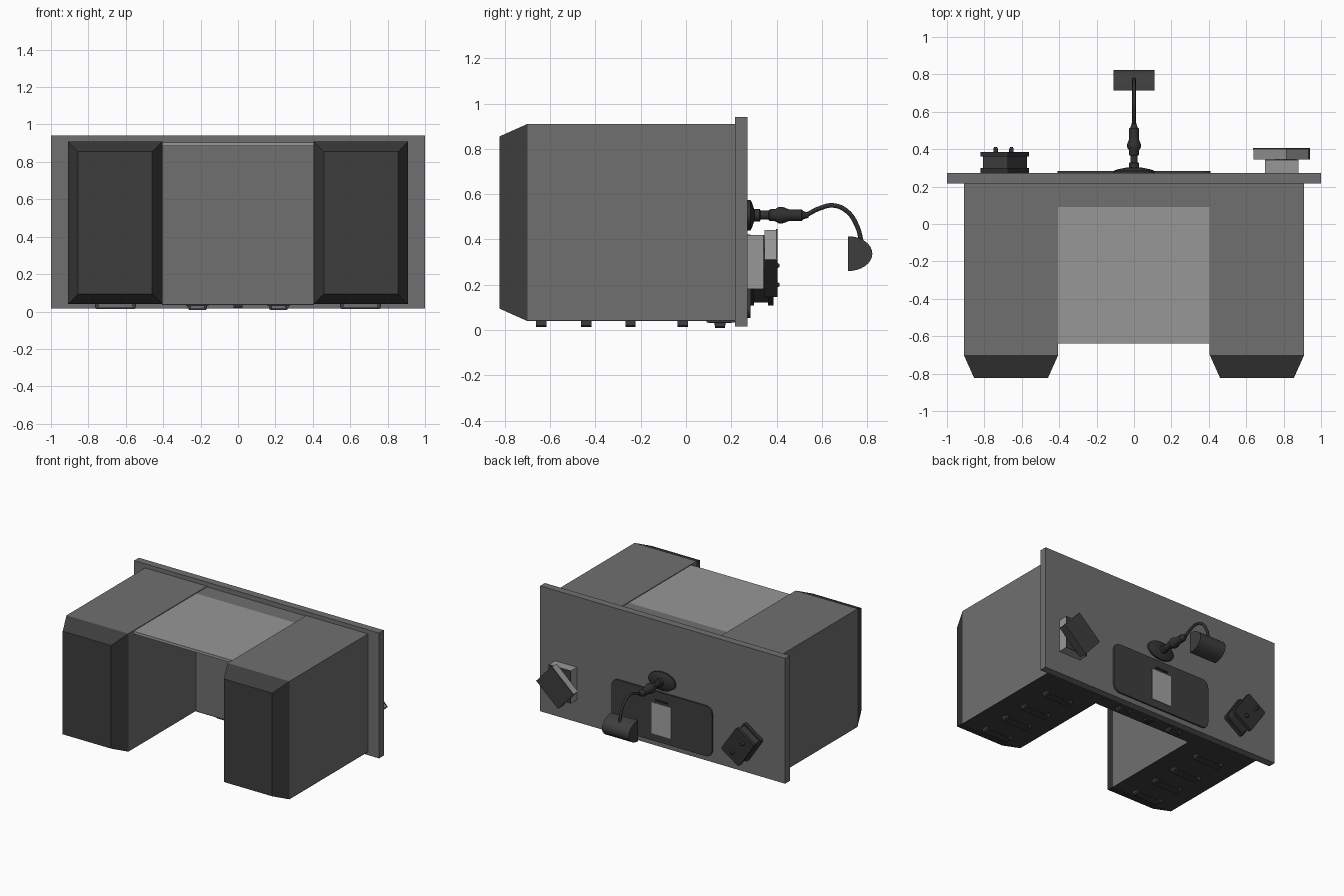
import bpy, bmesh, math
from mathutils import Matrix, Vector

if "Cube" in bpy.data.objects:
    bpy.data.objects.remove(bpy.data.objects["Cube"])


def mat(name, v):
    m = bpy.data.materials.new(name)
    m.diffuse_color = (v, v, v, 1)
    m.use_nodes = True
    m.node_tree.nodes["Principled BSDF"].inputs["Base Color"].default_value = m.diffuse_color
    return m


BODY = mat("mid grey", 0.16)
LIGHT = mat("light grey", 0.31)
DARK = mat("dark grey", 0.048)
BLACK = mat("near black", 0.03)
PALE = mat("pale grey", 0.36)


def finish(name, bm, m, smooth=False):
    bmesh.ops.recalc_face_normals(bm, faces=bm.faces)
    me = bpy.data.meshes.new(name)
    bm.to_mesh(me)
    bm.free()
    me.materials.append(m)
    ob = bpy.data.objects.new(name, me)
    bpy.context.collection.objects.link(ob)
    if smooth:
        bpy.ops.object.select_all(action='DESELECT')
        ob.select_set(True)
        bpy.context.view_layer.objects.active = ob
        bpy.ops.object.shade_smooth_by_angle(angle=math.radians(35))
    return ob


def box(name, x0, x1, y0, y1, z0, z1, m, turn=0):
    """Box from its limits; turn spins it about the vertical desk axis (y)."""
    bm = bmesh.new()
    bmesh.ops.create_cube(bm, size=1)
    c = Vector(((x0 + x1) / 2, (y0 + y1) / 2, (z0 + z1) / 2))
    bmesh.ops.transform(bm, verts=bm.verts, matrix=Matrix.Translation(c)
                        @ Matrix.Rotation(math.radians(turn), 4, 'Y')
                        @ Matrix.Diagonal((x1 - x0, y1 - y0, z1 - z0, 1)))
    return finish(name, bm, m)


def prism(name, pts, y0, y1, m):
    """Extrude an xz outline along y."""
    bm = bmesh.new()
    f = bm.faces.new([bm.verts.new((x, y0, z)) for x, z in pts])
    r = bmesh.ops.extrude_face_region(bm, geom=[f])
    for v in r["geom"]:
        if isinstance(v, bmesh.types.BMVert):
            v.co.y = y1
    return finish(name, bm, m)


def lathe(name, prof, x, z, m, sx=1, sz=1, n=20):
    """Rings of (y, radius) around an axis along y."""
    bm = bmesh.new()
    rings = [[bm.verts.new((x + sx * r * math.cos(2 * math.pi * i / n), y,
                            z + sz * r * math.sin(2 * math.pi * i / n)))
              for i in range(n)] for y, r in prof]
    for a, b in zip(rings, rings[1:]):
        for i in range(n):
            j = (i + 1) % n
            bm.faces.new((a[i], a[j], b[j], b[i]))
    bm.faces.new(rings[0])
    bm.faces.new(rings[-1])
    return finish(name, bm, m, True)


def rounded(cx, cz, w, h, r, turn=0, n=5):
    """Rounded rectangle outline in xz."""
    pts = []
    a = math.radians(turn)
    for k, (sx, sz) in enumerate(((1, 1), (-1, 1), (-1, -1), (1, -1))):
        for i in range(n + 1):
            t = math.pi / 2 * (k + i / n)
            px = sx * (w / 2 - r) + r * math.cos(t)
            pz = sz * (h / 2 - r) + r * math.sin(t)
            pts.append((cx + px * math.cos(a) - pz * math.sin(a),
                        cz + px * math.sin(a) + pz * math.cos(a)))
    return pts


def handle(name, x, y, half, z_base, z_out, wide):
    """Strap pull: arched bar swept in xz, extruded along y."""
    t = 0.009
    d = z_base - z_out
    outer = [(-half, z_base), (-half, z_out + d * .3), (-half + d * .3, z_out),
             (half - d * .3, z_out), (half, z_out + d * .3), (half, z_base)]
    inner = [(half - t * 2, z_base), (half - t * 2, z_out + t),
             (-half + t * 2, z_out + t), (-half + t * 2, z_base)]
    prism(name, [(x + a, b) for a, b in outer + inner],
          y - wide / 2, y + wide / 2, DARK)


# Desk top (the desk lies on its drawer fronts, its top facing +y)
box("desk_top", -1, 1, 0.217, 0.272, 0.015, 0.94, BODY)

# Pedestals, tapered plinths, drawer fronts and handles
for side, s in (("left", -1), ("right", 1)):
    xa, xb = sorted((s * 0.405, s * 0.91))
    box(side + "_pedestal", xa, xb, -0.70, 0.217, 0.043, 0.91, BODY)
    box(side + "_drawer_fronts", xa, xb, -0.70, 0.217, 0.039, 0.043, DARK)
    bm = bmesh.new()
    rings = [[bm.verts.new(p) for p in ((xa + d, y, 0.039 + d), (xb - d, y, 0.039 + d),
                                       (xb - d, y, 0.91 - d), (xa + d, y, 0.91 - d))]
             for y, d in ((-0.70, 0), (-0.823, 0.055))]
    for i in range(4):
        j = (i + 1) % 4
        bm.faces.new((rings[0][i], rings[0][j], rings[1][j], rings[1][i]))
    bm.faces.new(rings[0])
    bm.faces.new(rings[1])
    finish(side + "_plinth", bm, DARK)
    for k, y in enumerate((-0.64, -0.44, -0.245, -0.015)):
        handle(f"{side}_handle_{k + 1}", s * 0.655, y, 0.11, 0.039, 0.013, 0.046)
    handle(side + "_middle_handle", s * 0.217, 0.15, 0.052, 0.036, 0.008, 0.046)
    box(side + "_middle_handle_plate", s * 0.217 - 0.06, s * 0.217 + 0.06,
        0.10, 0.20, 0.03, 0.036, DARK)

# Middle drawer, keyhole plate and back panel
box("middle_drawer", -0.405, 0.405, 0.09, 0.217, 0.04, 0.905, BODY)
box("middle_drawer_front", -0.405, 0.405, 0.09, 0.217, 0.034, 0.04, DARK)
box("keyhole_plate", -0.025, 0.025, 0.125, 0.175, 0.02, 0.034, BLACK)
box("back_panel", -0.405, 0.405, -0.64, 0.09, 0.885, 0.905, LIGHT)

# Desk mat with paper and pen
prism("desk_mat", rounded(0, 0.237, 0.82, 0.37, 0.05), 0.272, 0.284, DARK)
box("paper", -0.08, 0.08, 0.284, 0.288, 0.105, 0.335, PALE)
box("pen", -0.05, 0.05, 0.284, 0.292, 0.352, 0.362, BLACK)

# Lamp: oval base, turned stem, bent neck, half-round shade
LZ = 0.507
lathe("lamp_base", [(0.272, 1), (0.284, 1), (0.292, 0.8), (0.303, 0.3)], 0, LZ, BLACK,
      0.11, 0.068, 32)
lathe("lamp_stem", [(0.29, .028), (0.325, .028), (0.33, .02), (0.365, .02), (0.37, .026),
                    (0.395, .027), (0.41, .037), (0.425, .037), (0.455, .026),
                    (0.51, .026), (0.518, .018), (0.54, .012)], 0, LZ, BLACK)
cu = bpy.data.curves.new("lamp_neck", 'CURVE')
cu.dimensions = '3D'
cu.bevel_depth = 0.01
cu.bevel_resolution = 2
cu.resolution_u = 6
sp = cu.splines.new('BEZIER')
path = ((0.53, 0.507), (0.59, 0.537), (0.65, 0.55), (0.71, 0.525), (0.755, 0.46), (0.775, 0.39))
sp.bezier_points.add(len(path) - 1)
for p, (y, z) in zip(sp.bezier_points, path):
    p.co = (0, y, z)
    p.handle_left_type = p.handle_right_type = 'AUTO'
cu.materials.append(BLACK)
bpy.context.collection.objects.link(bpy.data.objects.new("lamp_neck", cu))

bm = bmesh.new()
arc = [(0.715 + 0.108 * math.sin(math.pi * i / 16), 0.337 + 0.077 * math.cos(math.pi * i / 16))
       for i in range(17)]
f = bm.faces.new([bm.verts.new((-0.109, y, z)) for y, z in arc])
for v in bmesh.ops.extrude_face_region(bm, geom=[f])["geom"]:
    if isinstance(v, bmesh.types.BMVert):
        v.co.x = 0.109
finish("lamp_shade", bm, DARK, True)

# Two stacked books, the upper one turned
box("lower_book_pages", 0.70, 0.88, 0.272, 0.34, 0.18, 0.42, LIGHT)
box("lower_book_cover", 0.70, 0.88, 0.34, 0.346, 0.18, 0.42, DARK)
T = 42
CX, CZ = 0.787, 0.297
box("upper_book_pages", CX - .1175, CX + .1175, 0.346, 0.398, CZ - .09, CZ + .09, LIGHT, -T)
box("upper_book_cover", CX - .12, CX + .12, 0.398, 0.405, CZ - .092, CZ + .092, DARK, -T)
ox, oz = 0.091 * math.sin(math.radians(T)), -0.091 * math.cos(math.radians(T))
box("upper_book_spine", CX + ox - .12, CX + ox + .12, 0.346, 0.405,
    CZ + oz - .004, CZ + oz + .004, DARK, -T)

# Small dark case with two lips and two knobs
RX, RZ, RT = -0.69, 0.245, -56
prism("case_base", rounded(RX, RZ, 0.225, 0.175, 0.015, RT), 0.272, 0.30, BLACK)
prism("case_body", rounded(RX, RZ, 0.205, 0.155, 0.01, RT), 0.30, 0.362, DARK)
prism("case_lid", rounded(RX, RZ, 0.225, 0.175, 0.015, RT), 0.362, 0.386, BLACK)
for k, (x, z) in enumerate(((-0.74, 0.285), (-0.655, 0.20))):
    lathe(f"case_knob_{k + 1}", [(0.38, .012), (0.402, .012), (0.412, .007)], x, z, BLACK, n=12)
